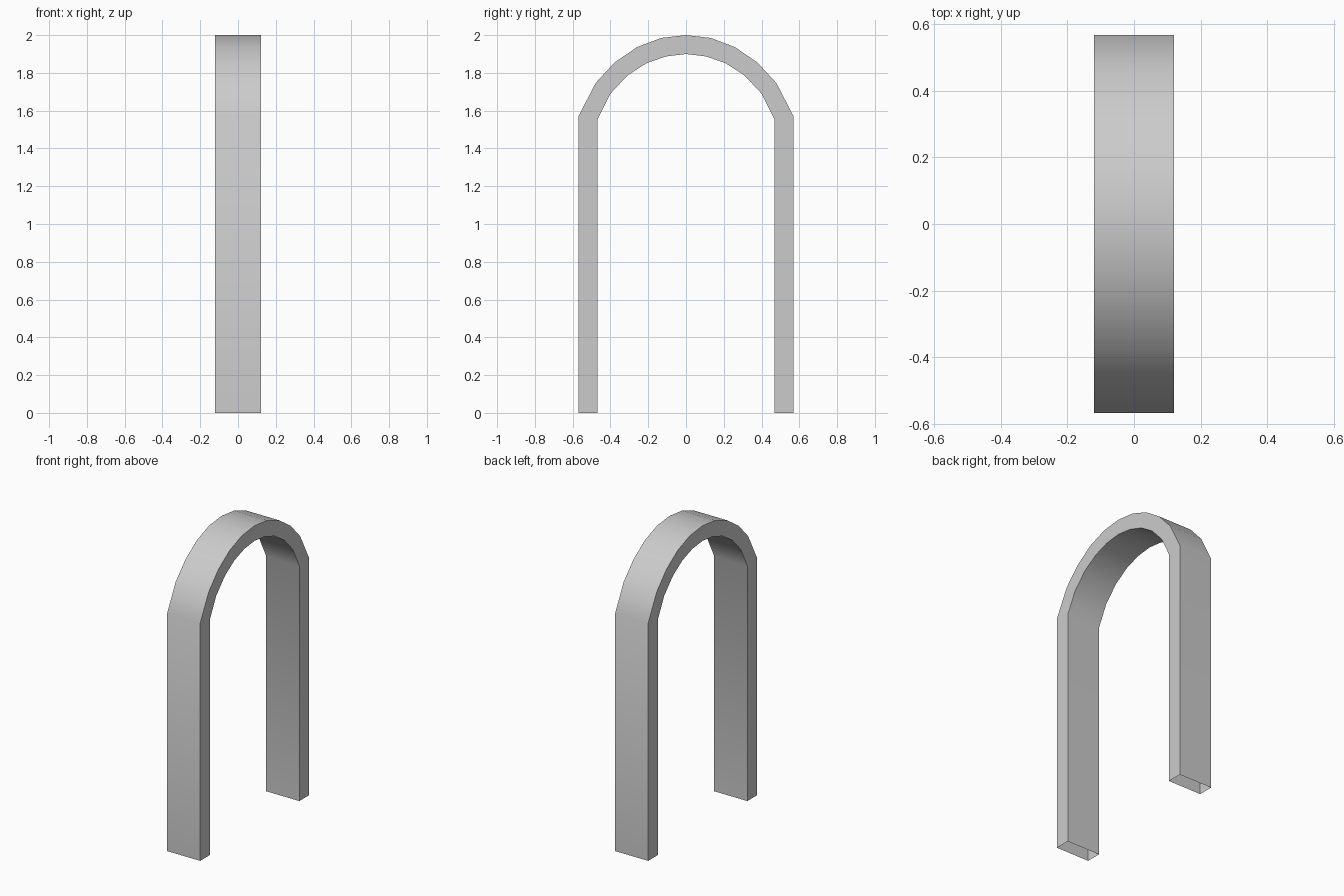
import bpy, bmesh, math

if "Cube" in bpy.data.objects:
    bpy.data.objects.remove(bpy.data.objects["Cube"])

HALF_WIDTH = 0.121

# Half profiles (y, z) from the foot of one leg to the crown
outer = [(-0.568, 0), (-0.568, 1.573), (-0.478, 1.747), (-0.377, 1.856),
         (-0.258, 1.937), (-0.131, 1.985), (0, 2.0)]
inner = [(-0.468, 0), (-0.468, 1.555), (-0.4, 1.69), (-0.309, 1.787),
         (-0.21, 1.851), (-0.107, 1.887), (0, 1.9)]


def mirrored(half):
    return half + [(-y, z) for y, z in reversed(half[:-1])]


# Rectangular tube following the arch, left open under both feet
bm = bmesh.new()
rings = []
for (yo, zo), (yi, zi) in zip(mirrored(outer), mirrored(inner)):
    rings.append([bm.verts.new(p) for p in (
        (-HALF_WIDTH, yo, zo), (HALF_WIDTH, yo, zo),
        (HALF_WIDTH, yi, zi), (-HALF_WIDTH, yi, zi))])
for a, b in zip(rings, rings[1:]):
    for i in range(4):
        j = (i + 1) % 4
        bm.faces.new((a[i], a[j], b[j], b[i]))
bmesh.ops.recalc_face_normals(bm, faces=bm.faces)

mesh = bpy.data.meshes.new("arch")
bm.to_mesh(mesh)
bm.free()
arch = bpy.data.objects.new("arch", mesh)
bpy.context.collection.objects.link(arch)

# Smooth along the curve, sharp at the four long edges
bpy.context.view_layer.objects.active = arch
arch.select_set(True)
bpy.ops.object.shade_smooth_by_angle(angle=math.radians(40))
